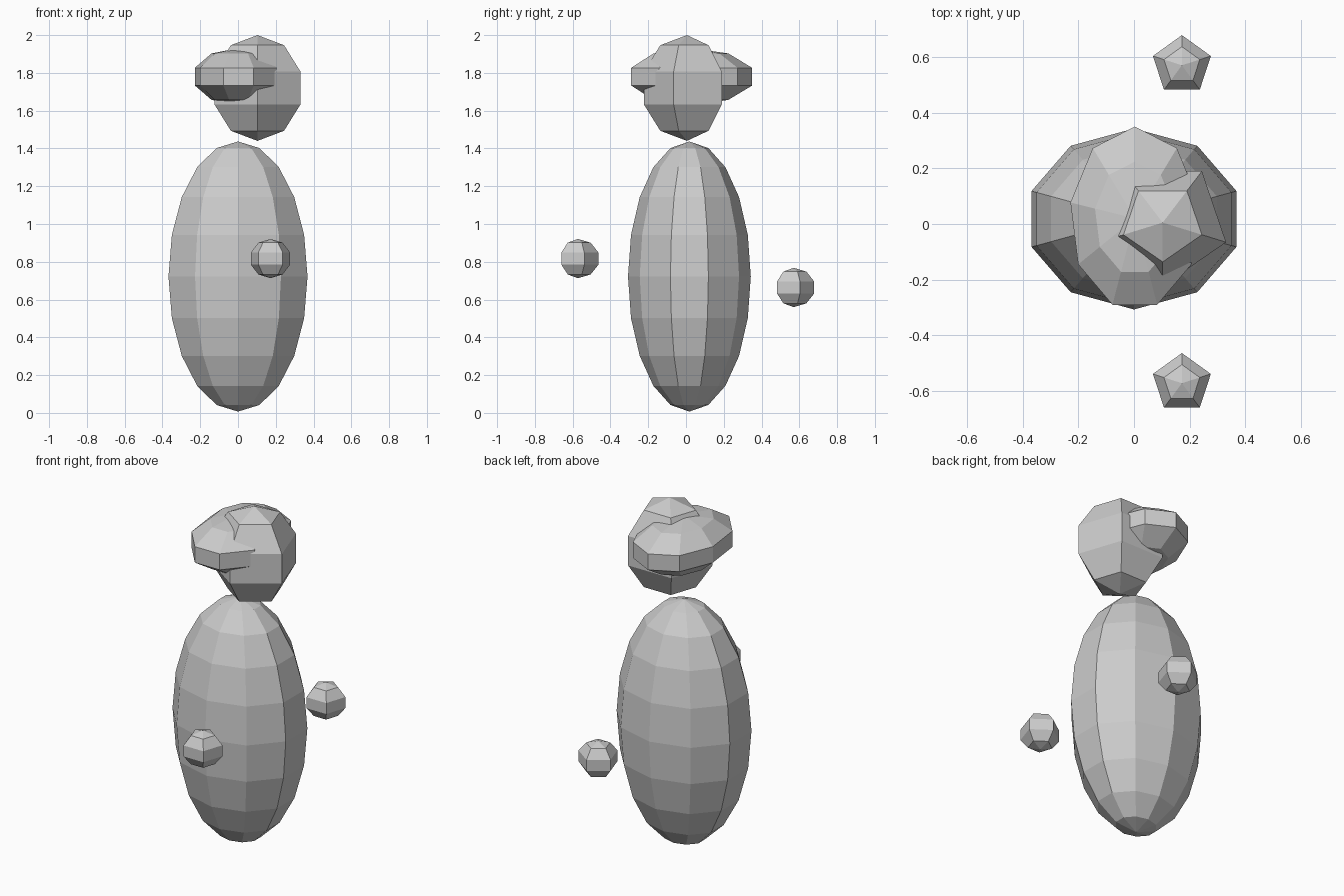
import bpy
from math import pi

if "Cube" in bpy.data.objects:
    bpy.data.objects.remove(bpy.data.objects["Cube"], do_unlink=True)

# Single plain grey
grey = bpy.data.materials.new("plain_grey")
grey.use_nodes = True
colour = (0.6, 0.6, 0.6, 1)
grey.diffuse_color = colour
grey.node_tree.nodes["Principled BSDF"].inputs["Base Color"].default_value = colour


def ellipsoid(name, centre, radii, segments, rings, turn=0):
    """Faceted ellipsoid with its poles on the vertical axis."""
    bpy.ops.mesh.primitive_uv_sphere_add(segments=segments, ring_count=rings, radius=1)
    obj = bpy.context.object
    obj.name = name
    obj.location = centre
    obj.scale = radii
    obj.rotation_euler.z = turn
    obj.data.materials.append(grey)
    bpy.ops.object.shade_flat()
    return obj


# Tall egg-shaped body
ellipsoid("body", (0, 0.018, 0.722), (0.387, 0.325, 0.715), 10, 10)

# Head with a flat face towards +x
ellipsoid("head", (0.103, 0.005, 1.72), (0.252, 0.24, 0.28), 5, 5, pi)

# Wide flattened hair behind the head
ellipsoid("hair", (0.003, 0.02, 1.78), (0.247, 0.347, 0.152), 9, 5)

# Floating hands, one raised higher
for name, y, z in (("right_hand", -0.572, 0.817), ("left_hand", 0.57, 0.664)):
    ellipsoid(name, (0.172, y, z), (0.115, 0.114, 0.104), 5, 5)
